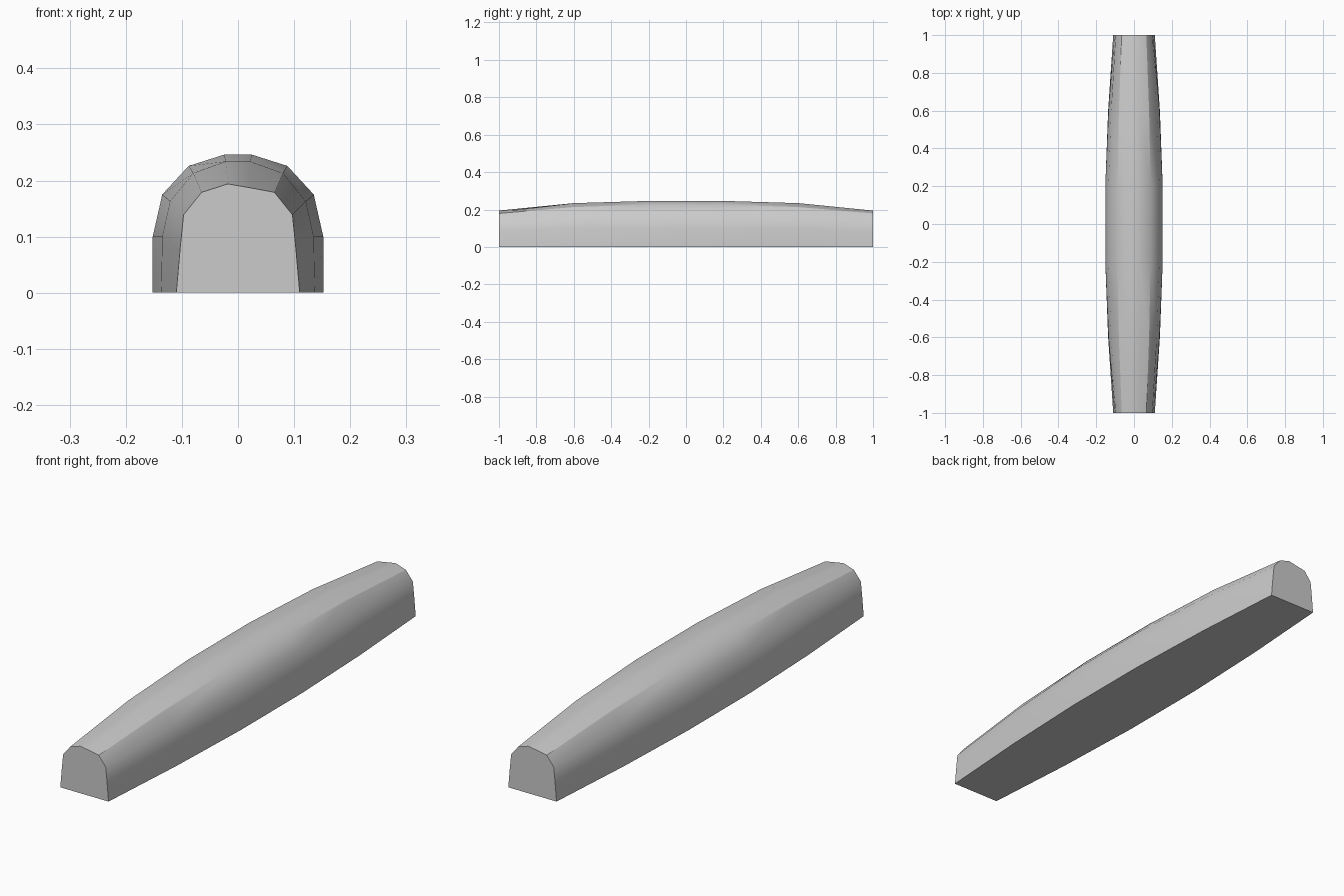
import bpy
import bmesh
import math

cube = bpy.data.objects.get("Cube")
if cube:
    bpy.data.objects.remove(cube, do_unlink=True)

# Plain grey material
grey = bpy.data.materials.new("light_grey")
grey.use_nodes = True
colour = (0.6, 0.6, 0.6, 1)
grey.diffuse_color = colour
grey.node_tree.nodes["Principled BSDF"].inputs["Base Color"].default_value = colour

# Half cross-sections (distance from centre, height), from base to crown
MIDDLE = [(0.152, 0), (0.152, 0.1), (0.135, 0.175), (0.088, 0.226), (0.025, 0.246)]
SHOULDER = [(0.137, 0), (0.135, 0.1), (0.121, 0.163), (0.080, 0.213), (0.022, 0.234)]
TIP = [(0.110, 0), (0.103, 0.08), (0.097, 0.139), (0.065, 0.179), (0.018, 0.194)]
LOW_CROWN = (0.022, 0.187)


def full_section(half, y):
    """Mirror a half section; each tip has its peak off to one side."""
    left = [(x, y, z) for x, z in half]
    right = [(-x, y, z) for x, z in half]
    if half is TIP:
        low = left if y < 0 else right
        low[-1] = (math.copysign(LOW_CROWN[0], -y), y, LOW_CROWN[1])
    if half is TIP and y > 0:
        right[-1] = (-LOW_CROWN[0], y, LOW_CROWN[1])
    return left + right[::-1]


# Loft the sections along the length
stations = [(TIP, -1), (SHOULDER, -0.6), (MIDDLE, -0.2),
            (MIDDLE, 0.2), (SHOULDER, 0.6), (TIP, 1)]
bm = bmesh.new()
rings = [[bm.verts.new(p) for p in full_section(half, y)] for half, y in stations]
for a, b in zip(rings, rings[1:]):
    for i in range(len(a)):
        j = (i + 1) % len(a)
        bm.faces.new((a[i], a[j], b[j], b[i]))
# Flat end caps
bm.faces.new(rings[0])
bm.faces.new(rings[-1][::-1])
bmesh.ops.recalc_face_normals(bm, faces=bm.faces)

mesh = bpy.data.meshes.new("tapered_bar")
bm.to_mesh(mesh)
bm.free()
mesh.materials.append(grey)
bar = bpy.data.objects.new("tapered_bar", mesh)
bpy.context.collection.objects.link(bar)

# Smooth body with crisp end and base edges
bpy.ops.object.select_all(action="DESELECT")
bar.select_set(True)
bpy.context.view_layer.objects.active = bar
bpy.ops.object.shade_smooth_by_angle(angle=math.radians(30))
